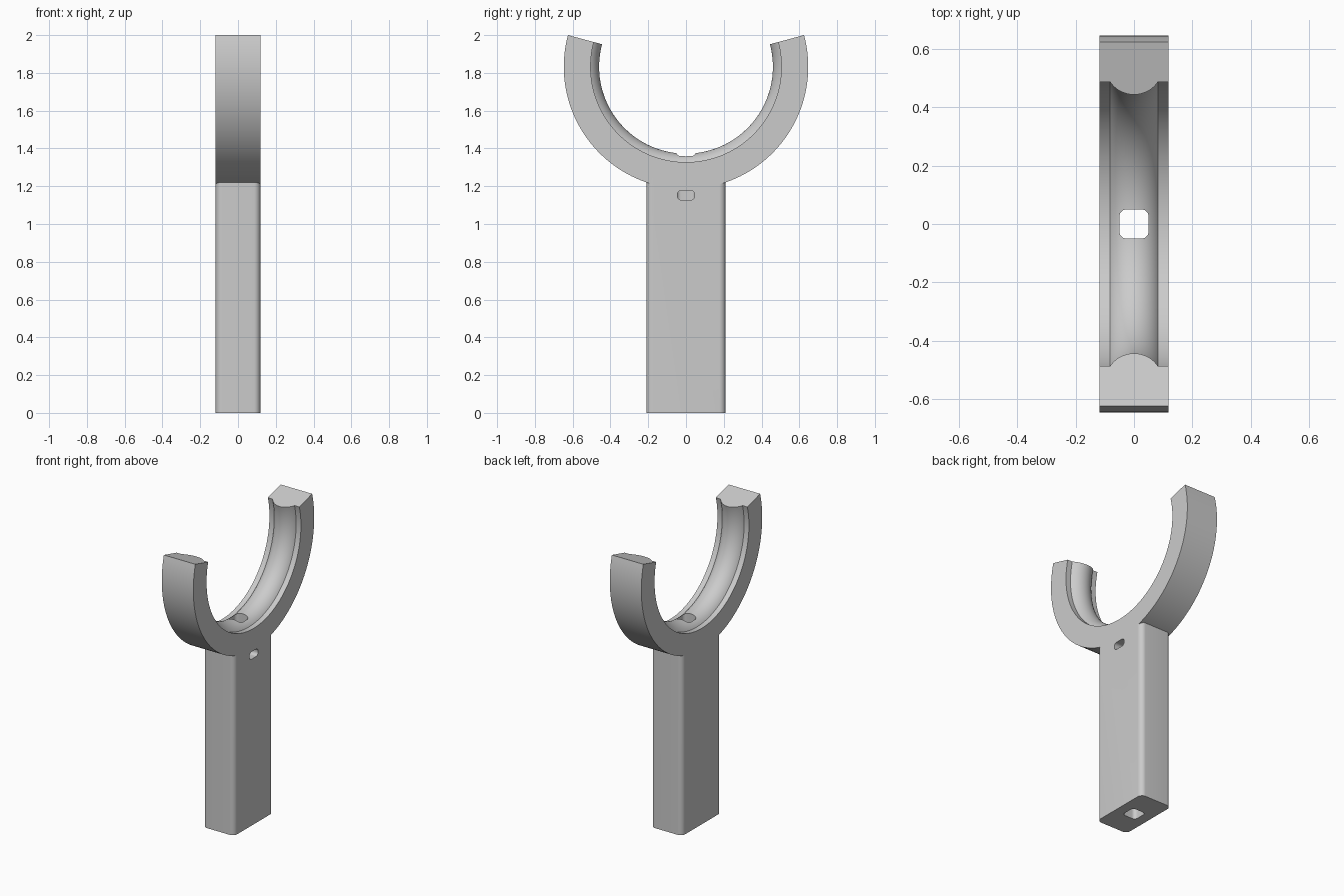
import bpy, bmesh, math
from mathutils import Matrix, Vector

cube = bpy.data.objects.get("Cube")
if cube:
    bpy.data.objects.remove(cube, do_unlink=True)

HALF = 0.118                      # half thickness of the whole part
CENTRE = 1.8325                   # height of the cradle centre
OUTER, RIM, CROWN, BEAD = 0.647, 0.505, 0.46, 0.082
TILT = math.radians(15)           # how far the arms pass the centre line

grey = bpy.data.materials.new("light_grey")
grey.use_nodes = True
colour = (0.6, 0.6, 0.6, 1)
grey.diffuse_color = colour
grey.node_tree.nodes["Principled BSDF"].inputs["Base Color"].default_value = colour


def finish(bm, name):
    bmesh.ops.recalc_face_normals(bm, faces=bm.faces)
    mesh = bpy.data.meshes.new(name)
    bm.to_mesh(mesh)
    bm.free()
    mesh.materials.append(grey)
    obj = bpy.data.objects.new(name, mesh)
    bpy.context.collection.objects.link(obj)
    return obj


def rounded_prism(name, a, b, radius, low, high, matrix=Matrix()):
    """Rounded rectangle of half sizes a, b extruded from low to high."""
    bm = bmesh.new()
    ring = []
    steps = 10
    for quarter, (sx, sy) in enumerate([(1, 1), (-1, 1), (-1, -1), (1, -1)]):
        for i in range(steps + 1):
            t = (quarter + i / steps) * math.pi / 2
            ring.append(bm.verts.new((sx * (a - radius) + radius * math.cos(t),
                                      sy * (b - radius) + radius * math.sin(t), low)))
    face = bm.faces.new(ring)
    out = bmesh.ops.extrude_face_region(bm, geom=[face])
    top = [v for v in out["geom"] if isinstance(v, bmesh.types.BMVert)]
    bmesh.ops.translate(bm, verts=top, vec=(0, 0, high - low))
    bmesh.ops.transform(bm, matrix=matrix, verts=bm.verts)
    return finish(bm, name)


def combine(target, tool, operation):
    mod = target.modifiers.new(operation, "BOOLEAN")
    mod.operation, mod.solver, mod.object = operation, "EXACT", tool
    bpy.context.view_layer.objects.active = target
    bpy.ops.object.modifier_apply(modifier=mod.name)
    bpy.data.objects.remove(tool, do_unlink=True)


# Cradle: section with a raised round bead on its inner side, spun about x
rise = RIM - CROWN
bead_r = (BEAD ** 2 + rise ** 2) / (2 * rise)
span = math.asin(BEAD / bead_r)
section = [(-HALF, OUTER), (-HALF, RIM)]
for i in range(25):
    t = span * (i / 12 - 1)
    section.append((bead_r * math.sin(t), CROWN + bead_r * (1 - math.cos(t))))
section += [(HALF, RIM), (HALF, OUTER)]

bm = bmesh.new()
steps = 96
start, sweep = math.pi - TILT, math.pi + 2 * TILT
loops = []
for i in range(steps + 1):
    t = start + sweep * i / steps
    loops.append([bm.verts.new((x, r * math.cos(t), CENTRE + r * math.sin(t)))
                  for x, r in section])
# Arms rise past the centre line, so the sweep runs through the bottom
bm.clear()
loops = []
start, sweep = math.pi - TILT, math.pi + 2 * TILT
for i in range(steps + 1):
    t = start + sweep * i / steps
    loops.append([bm.verts.new((x, r * math.cos(t), CENTRE + r * math.sin(t)))
                  for x, r in section])
n = len(section)
for a, b in zip(loops, loops[1:]):
    for j in range(n):
        k = (j + 1) % n
        bm.faces.new((a[j], a[k], b[k], b[j]))
bm.faces.new(loops[0])
bm.faces.new(loops[-1])
holder = finish(bm, "cradle_and_handle")

# Handle merged flush into the cradle
combine(holder, rounded_prism("handle", HALF, 0.21, 0.034, 0, 1.26), "UNION")

# Vertical channel through the handle, and a slot opening into it on the left side
combine(holder, rounded_prism("channel", 0.05, 0.05, 0.024, -0.1, 1.6), "DIFFERENCE")
sideways = Matrix.Translation(Vector((0, 0, 1.152))) @ Matrix.Rotation(math.pi / 2, 4, "Y")
combine(holder, rounded_prism("slot", 0.025, 0.046, 0.022, 0, 0.2, sideways), "DIFFERENCE")

bpy.ops.object.select_all(action="DESELECT")
holder.select_set(True)
bpy.context.view_layer.objects.active = holder
bpy.ops.object.shade_smooth_by_angle(angle=math.radians(25))
